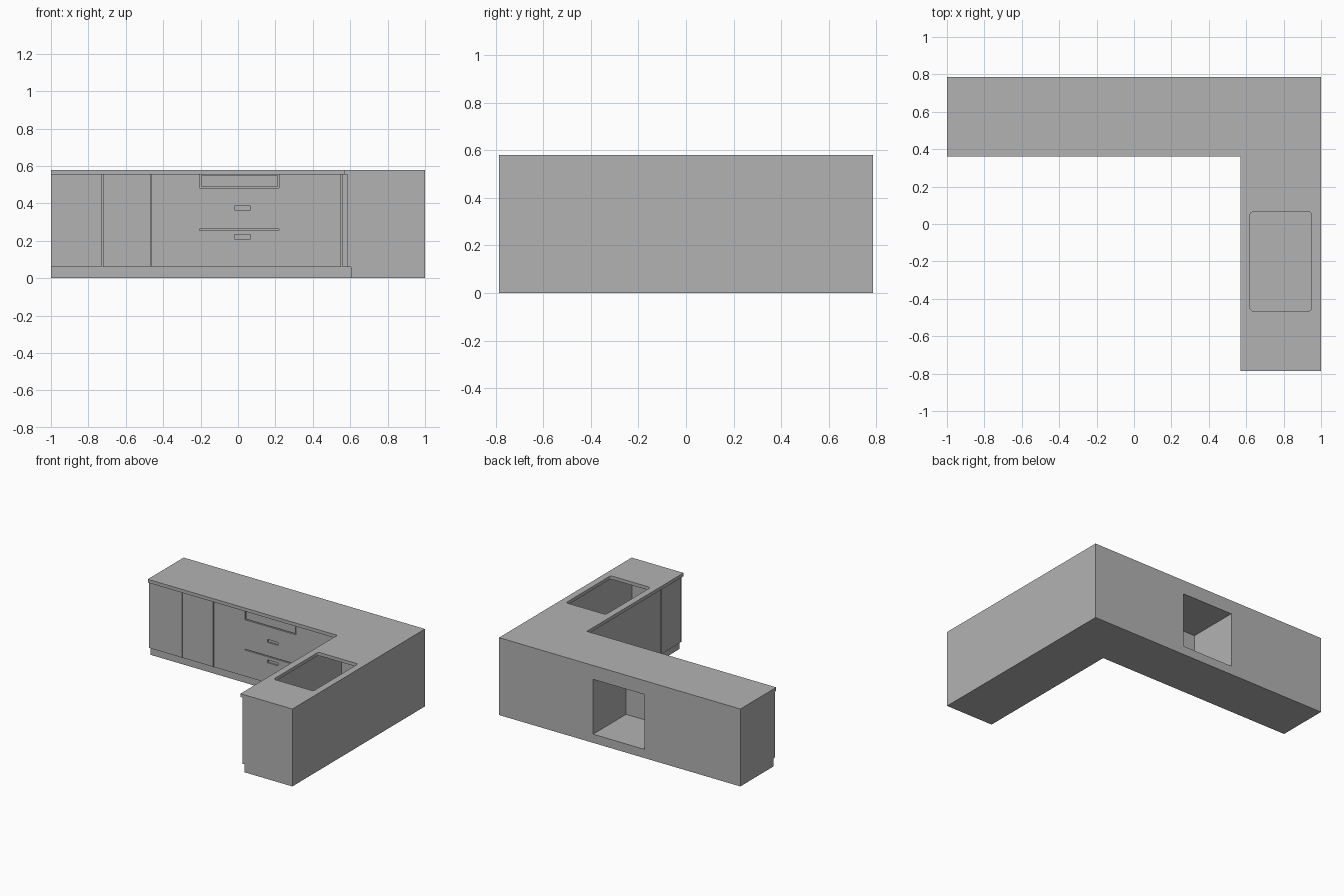
import bpy
import bmesh
from mathutils import Vector

old = bpy.data.objects.get("Cube")
if old:
    bpy.data.objects.remove(old, do_unlink=True)

GREY = (0.45, 0.45, 0.45, 1)
grey = bpy.data.materials.new("plain grey")
grey.use_nodes = True
grey.diffuse_color = GREY
grey.node_tree.nodes["Principled BSDF"].inputs["Base Color"].default_value = GREY

BACK, END, SIDE = 0.785, -0.785, 1.0
KICK_TOP, BODY_TOP, TOP = 0.06, 0.555, 0.58
GAP, GAP_DEPTH = 0.007, 0.012


def finish(bm, name):
    bmesh.ops.recalc_face_normals(bm, faces=bm.faces)
    mesh = bpy.data.meshes.new(name)
    bm.to_mesh(mesh)
    bm.free()
    mesh.materials.append(grey)
    obj = bpy.data.objects.new(name, mesh)
    bpy.context.collection.objects.link(obj)
    return obj


def prism(name, outline, z0, z1):
    bm = bmesh.new()
    face = bm.faces.new([bm.verts.new((x, y, z0)) for x, y in outline])
    side = bmesh.ops.extrude_face_region(bm, geom=[face])["geom"]
    verts = [v for v in side if isinstance(v, bmesh.types.BMVert)]
    bmesh.ops.translate(bm, verts=verts, vec=Vector((0, 0, z1 - z0)))
    return finish(bm, name)


def corner_prism(name, inner_x, inner_y, z0, z1):
    """L-shaped block; only its inward faces vary between the layers."""
    outline = [(-SIDE, BACK), (-SIDE, inner_y), (inner_x, inner_y),
               (inner_x, END), (SIDE, END), (SIDE, BACK)]
    return prism(name, outline, z0, z1)


def box(name, x0, x1, y0, y1, z0, z1, radius=0):
    obj = prism(name, [(x0, y0), (x1, y0), (x1, y1), (x0, y1)], z0, z1)
    if radius:
        bm = bmesh.new()
        bm.from_mesh(obj.data)
        upright = [e for e in bm.edges
                   if abs(e.verts[0].co.z - e.verts[1].co.z) > 0.01]
        bmesh.ops.bevel(bm, geom=upright, offset=radius, segments=4,
                        profile=0.5, affect="EDGES")
        bm.to_mesh(obj.data)
        bm.free()
    return obj


def cut(target, *bounds, radius=0):
    cutter = box("cutter", *bounds, radius=radius)
    cutter.hide_render = True
    mod = target.modifiers.new("cut", "BOOLEAN")
    mod.operation, mod.solver, mod.object = "DIFFERENCE", "EXACT", cutter
    bpy.context.view_layer.objects.active = target
    bpy.ops.object.modifier_apply(modifier=mod.name)
    bpy.data.objects.remove(cutter, do_unlink=True)


# Layers: recessed plinth, cabinets, overhanging worktop
FRONT_X, FRONT_Y = 0.585, 0.375
corner_prism("plinth", 0.605, 0.395, 0, KICK_TOP)
cabinets = corner_prism("cabinets", FRONT_X, FRONT_Y, KICK_TOP, BODY_TOP)
worktop = corner_prism("worktop", 0.57, 0.36, BODY_TOP, TOP)

# Sink opening over the hollow side cabinet
cut(worktop, 0.62, 0.95, -0.465, 0.065, 0.5, 0.6, radius=0.018)
cut(cabinets, 0.605, 0.985, -0.77, 0.36, 0.075, 0.6)

# Drawer unit is open at the back
DRAWER_L, DRAWER_R = -0.205, 0.22
cut(cabinets, DRAWER_L, DRAWER_R, 0.395, 0.9, 0.065, 0.476)


def front_gap(x0, x1, z0, z1):
    cut(cabinets, x0, x1, FRONT_Y - 0.05, FRONT_Y + GAP_DEPTH, z0, z1)


# Upright gaps between the doors
for x in (-0.725, -0.465, 0.555):
    front_gap(x - GAP / 2, x + GAP / 2, KICK_TOP - 0.01, BODY_TOP + 0.01)
for y in (-0.54, -0.772):
    cut(cabinets, FRONT_X - 0.05, FRONT_X + GAP_DEPTH, y - GAP / 2,
        y + GAP / 2, KICK_TOP - 0.01, BODY_TOP + 0.01)

# Gaps around the top panel and between the drawers
for z in (0.26, 0.487, 0.552):
    front_gap(DRAWER_L, DRAWER_R, z - GAP / 2, z + GAP / 2)
for x in (DRAWER_L, DRAWER_R - GAP):
    front_gap(x, x + GAP, 0.487, 0.552)

# Recessed drawer grips
for z in (0.375, 0.222):
    front_gap(-0.02, 0.068, z - 0.011, z + 0.011)
